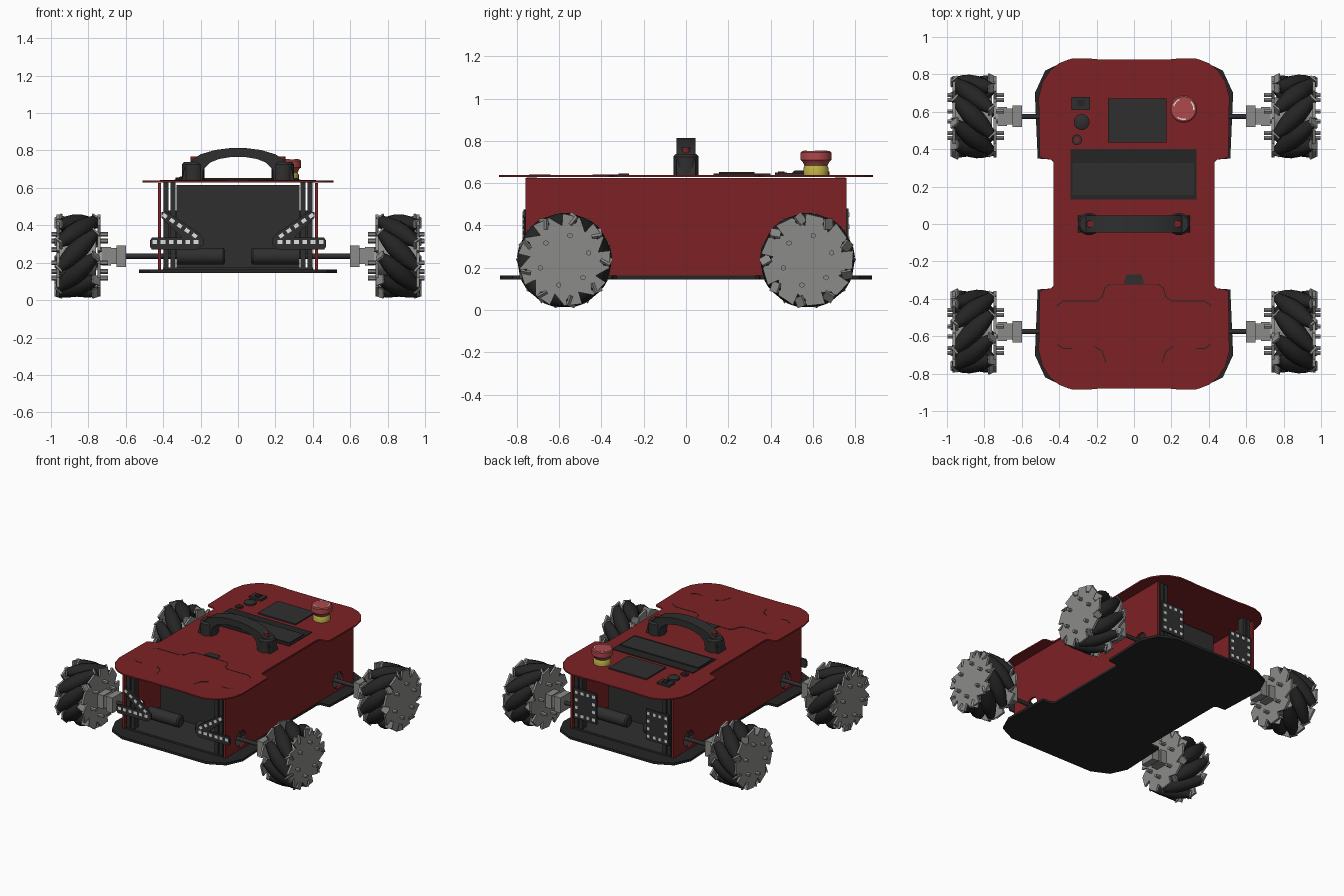
import bpy, bmesh, math
from mathutils import Matrix, Vector

cube = bpy.data.objects.get("Cube")
if cube:
    bpy.data.objects.remove(cube, do_unlink=True)


def material(name, r, g, b):
    m = bpy.data.materials.new(name)
    m.use_nodes = True
    m.diffuse_color = (r, g, b, 1)
    m.node_tree.nodes["Principled BSDF"].inputs["Base Color"].default_value = (r, g, b, 1)
    return m


RED = material("body red", .205, .016, .018)
DARK = material("dark grey", .028, .028, .028)
BLACK = material("rubber black", .018, .018, .018)
GREY = material("metal grey", .26, .26, .255)
CAP = material("button red", .42, .065, .07)
YELLOW = material("yellow", .5, .44, .06)
WHITE = material("white", .75, .75, .75)

AXIS_X = Matrix.Rotation(math.pi / 2, 4, 'Y')   # local z -> world x
FRONT = Matrix.Rotation(math.pi / 2, 4, 'X')    # local xy -> world xz, z -> -y
parts = []


def finish(name, bm, mat):
    bmesh.ops.recalc_face_normals(bm, faces=bm.faces)
    mesh = bpy.data.meshes.new(name)
    bm.to_mesh(mesh)
    bm.free()
    mesh.materials.append(mat)
    ob = bpy.data.objects.new(name, mesh)
    bpy.context.collection.objects.link(ob)
    parts.append(ob)
    return ob


def add_prism(bm, pts, z0, z1, mtx=Matrix()):
    low = [bm.verts.new(mtx @ Vector((x, y, z0))) for x, y in pts]
    high = [bm.verts.new(mtx @ Vector((x, y, z1))) for x, y in pts]
    bm.faces.new(low[::-1])
    bm.faces.new(high)
    for i in range(len(pts)):
        j = (i + 1) % len(pts)
        bm.faces.new((low[i], low[j], high[j], high[i]))


def add_box(bm, size, mtx):
    bmesh.ops.create_cube(bm, size=1, matrix=mtx @ Matrix.Diagonal((*size, 1)))


def add_lathe(bm, profile, mtx=Matrix(), segs=24):
    """Revolve (radius, height) points around local z and cap both ends."""
    rings = [[bm.verts.new(mtx @ Vector((r * math.cos(i * math.tau / segs),
                                         r * math.sin(i * math.tau / segs), z)))
              for i in range(segs)] for r, z in profile]
    for a, b in zip(rings, rings[1:]):
        for i in range(segs):
            j = (i + 1) % segs
            bm.faces.new((a[i], a[j], b[j], b[i]))
    bm.faces.new(rings[0][::-1])
    bm.faces.new(rings[-1])


def prism(name, pts, z0, z1, mat, mtx=Matrix()):
    bm = bmesh.new()
    add_prism(bm, pts, z0, z1, mtx)
    return finish(name, bm, mat)


def box(name, x0, x1, y0, y1, z0, z1, mat):
    return prism(name, [(x0, y0), (x1, y0), (x1, y1), (x0, y1)], z0, z1, mat)


def lathe(name, profile, mat, mtx=Matrix(), segs=24):
    bm = bmesh.new()
    add_lathe(bm, profile, mtx, segs)
    return finish(name, bm, mat)


def four_way(q):
    """Mirror a quarter outline (from the waist to the end) into a full loop."""
    half = q + [(-x, y) for x, y in q[::-1]]
    return half + [(-x, -y) for x, y in half]


# Deck plates
prism("top_plate", four_way([(.43, .33), (.445, .345), (.49, .35), (.505, .365), (.51, .68),
      (.49, .76), (.45, .82), (.40, .86), (.33, .885), (.24, .885), (.19, .88)]), .63, .64, RED)
prism("bottom_plate", four_way([(.43, .33), (.445, .345), (.515, .35), (.53, .70),
      (.475, .82), (.35, .88)]), .145, .163, BLACK)
box("floor_liner", -.40, .40, -.76, .76, .163, .175, DARK)

# Side walls with axle holes, posts, end brackets
for s, side in ((1, "left"), (-1, "right")):
    wall = box(side + "_wall", s * .42 - .008, s * .42 + .008, -.76, .76, .163, .625, RED)
    for y in (-.575, .575):
        cutter = lathe("hole_cutter", [(.06, -.1), (.06, .1)], RED,
                       Matrix.Translation((s * .42, y, .24)) @ AXIS_X)
        parts.remove(cutter)
        mod = wall.modifiers.new("hole", 'BOOLEAN')
        mod.operation, mod.solver, mod.object = 'DIFFERENCE', 'EXACT', cutter
        bpy.context.view_layer.objects.active = wall
        bpy.ops.object.modifier_apply(modifier=mod.name)
        bpy.data.objects.remove(cutter, do_unlink=True)
    for y, end in ((-.73, "front"), (.73, "rear")):
        for k, x in enumerate((.385, .348)):
            box(f"{side}_{end}_post_{k}", s * x - .014, s * x + .014, y - .025, y + .025, .17, .628, DARK)

    # Front bracket: a horizontal arm and a diagonal arm with slots
    prism(side + "_front_bracket", [(s * x, z) for x, z in
          [(.46, .27), (.22, .27), (.185, .295), (.185, .33), (.21, .36), (.385, .475),
           (.41, .47), (.41, .44), (.30, .335), (.46, .335), (.47, .32), (.47, .285)]],
          .757, .77, DARK, FRONT)
    slots = bmesh.new()
    for i in range(6):
        add_box(slots, (.026, .004, .022), Matrix.Translation((s * (.225 + i * .044), -.771, .31)))
    tilt = Matrix.Rotation(-s * math.atan2(.12, .17), 4, 'Y')
    for i in range(5):
        p = Vector((s * (.232 + i * .04), -.771, .345 + i * .0265))
        add_box(slots, (.026, .004, .02), Matrix.Translation(p) @ tilt)
    finish(side + "_front_slots", slots, WHITE)

    # Rear bracket: a square plate with slots around the border
    box(side + "_rear_bracket", s * .30 - .095, s * .30 + .095, .757, .77, .25, .48, DARK)
    slots = bmesh.new()
    for i in range(4):
        for j in range(4):
            if i in (0, 3) or j in (0, 3):
                add_box(slots, (.022, .004, .022),
                        Matrix.Translation((s * .30 - .072 + i * .048, .771, .28 + j * .057)))
    finish(side + "_rear_slots", slots, WHITE)

# Inner electronics box
box("electronics_box", -.33, .33, -.45, .45, .175, .615, DARK)


# Wheels with angled rollers, motors and axles
def wheel(label, sx, sy):
    n, r0, half = 9, .172, .135
    place = Matrix.Translation((sx * .86, sy * .575, .235))
    slant = -sx * sy
    rollers, metal = bmesh.new(), bmesh.new()
    for i in range(n):
        turn = place @ Matrix.Rotation(i * math.tau / n, 4, 'X')
        axis = Vector((slant, -1, 0)).normalized()
        m = turn @ Matrix.Translation((0, 0, r0)) @ axis.to_track_quat('Z', 'Y').to_matrix().to_4x4()
        add_lathe(rollers, [(.026, -half), (.042, -half * .6), (.052, -half * .2), (.052, half * .2),
                            (.042, half * .6), (.026, half)], m, 12)
        for e in (-1, 1):   # roller bearing tabs
            add_box(metal, (.05, .05, .01), m @ Matrix.Translation((0, 0, e * (half + .006))))
    finish(label + "_rollers", rollers, BLACK)

    # Saw-toothed side discs, core and bolts
    teeth = []
    for i in range(n):
        for da, r in ((0, .215), (.33, .215), (.55, .222), (.6, .165)):
            a = (i + da) * math.tau / n
            teeth.append((r * math.cos(a), r * math.sin(a)))
    for x0, x1 in ((.095, .11), (-.125, -.11)):
        add_prism(metal, teeth, min(sx * x0, sx * x1), max(sx * x0, sx * x1), place @ AXIS_X)
    add_lathe(metal, [(.10, -.11), (.10, .10)], place @ AXIS_X)
    for i in range(6):
        a = i * math.tau / 6 + .3
        for x, length in ((.118, .04), (-.14, .05)):
            add_lathe(metal, [(.013, -length / 2), (.013, length / 2)],
                      place @ Matrix.Translation((sx * x, .12 * math.cos(a), .12 * math.sin(a))) @ AXIS_X, 6)
    # Tapered coupling
    for size, x in (((.05, .10, .10), .705), ((.05, .085, .085), .665), ((.05, .115, .115), .625)):
        add_box(metal, size, Matrix.Translation((sx * x, sy * .575, .235)))
    finish(label + "_hub", metal, GREY)
    at = Matrix.Translation((0, sy * .575, .235)) @ AXIS_X
    lathe(label + "_axle", [(.014, sx * .32), (.014, sx * .62)], DARK, at, 12)
    lathe(label + "_motor", [(.036, sx * .07), (.045, sx * .08), (.045, sx * .33)], DARK, at)


for sx, side in ((1, "left"), (-1, "right")):
    for sy, end in ((-1, "front"), (1, "rear")):
        wheel(f"{end}_{side}_wheel", sx, sy)

# Carrying handle
outer = [(.30, .64), (.285, .71), (.25, .745), (.20, .78), (.12, .803), (.04, .813)]
inner = [(.04, .765), (.10, .755), (.15, .735), (.185, .70), (.19, .64)]
arch = outer[::-1] + inner[::-1]
arch = outer + [(-x, z) for x, z in outer[::-1]] + [(-x, z) for x, z in inner[::-1]] + inner
prism("handle_grip", arch, -.045, .045, DARK, FRONT)
for s, side in ((1, "left"), (-1, "right")):
    lathe(side + "_handle_foot", [(.06, .64), (.06, .725), (.05, .738)], DARK,
          Matrix.Translation((s * .24, 0, 0)))
    lathe(side + "_handle_bolt", [(.018, .74), (.018, .768)], RED, Matrix.Translation((s * .235, 0, 0)), 12)

# Screen, panel and controls on the deck
box("screen", -.14, .175, .435, .67, .64, .649, DARK)
box("panel_frame", -.34, .335, .13, .40, .64, .645, BLACK)
box("panel_cover", -.33, .32, .155, .325, .645, .653, DARK)
box("power_socket", -.335, -.235, .61, .68, .64, .655, DARK)
box("power_switch", -.305, -.265, .63, .662, .655, .662, BLACK)
lathe("round_switch", [(.042, .64), (.042, .652), (.03, .66)], DARK, Matrix.Translation((-.28, .545, 0)))
lathe("small_button_ring", [(.028, .64), (.028, .65)], DARK, Matrix.Translation((-.305, .45, 0)))
lathe("small_button", [(.015, .65), (.015, .655)], RED, Matrix.Translation((-.305, .45, 0)), 16)

# Emergency stop button
stop = Matrix.Translation((.265, .615, 0))
lathe("stop_base", [(.06, .64), (.06, .67), (.052, .685)], YELLOW, stop)
lathe("stop_cap", [(.055, .683), (.062, .70), (.073, .71), (.073, .745), (.066, .752)], CAP, stop, 32)
marks = bmesh.new()
for i in range(3):
    for k in range(4):
        a = i * math.tau / 3 + k * .22
        add_box(marks, (.007, .012, .003),
                stop @ Matrix.Rotation(a, 4, 'Z') @ Matrix.Translation((.055, 0, .7525)))
finish("stop_marks", marks, WHITE)

# Front hatch seam and latch
prism("hatch_latch", [(-.055, -.32), (.055, -.32), (.04, -.27), (-.04, -.27)], .64, .646, DARK)
seam_half = [(0, -.322), (.13, -.322), (.155, -.34), (.17, -.39), (.20, -.412), (.38, -.412), (.415, -.44)]
seams = [seam_half, [(.41, -.645), (.38, -.665), (.33, -.665)],
         [(.21, -.655), (.17, -.68), (.15, -.74)]]
bm = bmesh.new()
for line in seams:
    for s in (1, -1):
        for p, q in zip(line, line[1:]):
            a, b = Vector((s * p[0], p[1], .6405)), Vector((s * q[0], q[1], .6405))
            d = b - a
            add_box(bm, (d.length + .003, .005, .002),
                    Matrix.Translation((a + b) / 2) @ Matrix.Rotation(math.atan2(d.y, d.x), 4, 'Z'))
finish("hatch_seam", bm, BLACK)

# Smooth round surfaces, keep hard edges
bpy.ops.object.select_all(action='DESELECT')
for ob in parts:
    ob.select_set(True)
bpy.context.view_layer.objects.active = parts[0]
bpy.ops.object.shade_smooth_by_angle(angle=math.radians(35))
